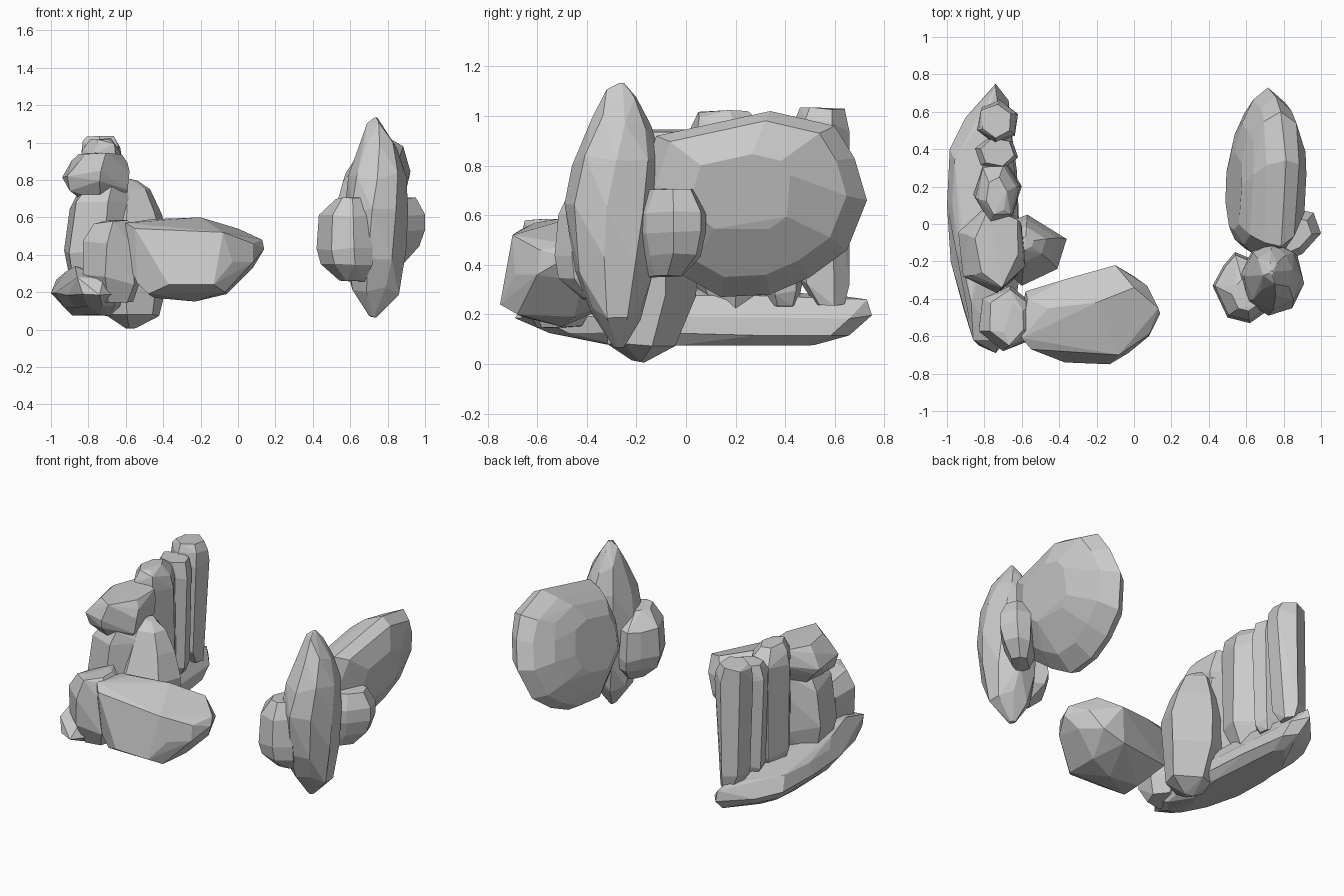
import bpy, bmesh, math, random

random.seed(4)


def hull(name, pts):
    """Flat-faced rock: convex hull of a point cloud."""
    bm = bmesh.new()
    for p in pts:
        bm.verts.new(p)
    bmesh.ops.convex_hull(bm, input=bm.verts[:])
    loose = [v for v in bm.verts if not v.link_faces]
    bmesh.ops.delete(bm, geom=loose, context='VERTS')
    bmesh.ops.dissolve_limit(bm, angle_limit=math.radians(7),
                             verts=bm.verts[:], edges=bm.edges[:])
    bmesh.ops.recalc_face_normals(bm, faces=bm.faces[:])
    me = bpy.data.meshes.new(name)
    bm.to_mesh(me)
    bm.free()
    ob = bpy.data.objects.new(name, me)
    bpy.context.collection.objects.link(ob)
    return ob


def place(axis, t, u, v):
    return [(t, u, v), (u, t, v), (u, v, t)]['xyz'.index(axis)]


def rock(name, axis, sections, sides=6, jit=0.012, phase=0.3, twist=0.3):
    """Sections are (t, u0, u1, v0, v1) extents along the axis."""
    pts = []
    for i, (t, u0, u1, v0, v1) in enumerate(sections):
        ring = [(math.cos(a), math.sin(a)) for a in
                (phase + twist * i + 2 * math.pi * k / sides for k in range(sides))]
        lo = [min(p[j] for p in ring) for j in (0, 1)]
        hi = [max(p[j] for p in ring) for j in (0, 1)]
        inner = 0 < i < len(sections) - 1
        for c, s in ring:
            u = u0 + (u1 - u0) * (c - lo[0]) / (hi[0] - lo[0])
            v = v0 + (v1 - v0) * (s - lo[1]) / (hi[1] - lo[1])
            dt = random.uniform(-jit, jit) * (2.5 if inner else 0.5)
            pts.append(place(axis, t + dt, u, v))
    return hull(name, pts)


def outline_rock(name, axis, outline, centre, layers, shear=0.0, extra=()):
    """Layers are (t, scale, du, dv) copies of an outline; shear leans t with v."""
    pts = list(extra)
    for t, s, du, dv in layers:
        for u, v in outline:
            uu = centre[0] + (u - centre[0]) * s + du
            vv = centre[1] + (v - centre[1]) * s + dv
            tt = t + shear * (vv - centre[1]) + random.uniform(-.008, .008)
            pts.append(place(axis, tt, uu, vv))
    return hull(name, pts)


# Left cluster: half-round base slab, sloping down to its straight edge
outline_rock('base_slab', 'z',
             [(-.74, .75), (-.67, .66), (-.62, .3), (-.60, -.2), (-.66, -.6), (-.74, -.69),
              (-.83, -.65), (-.91, -.46), (-.98, -.2), (-1.0, .1), (-.985, .4), (-.9, .57)],
             (-.78, .05),
             [(.08, .58, .02, .06), (.12, .84, .02, .02), (.19, 1, 0, 0), (.27, .78, -.02, .02)],
             extra=[(-.74, -.04, .07), (-.7, .36, .07), (-.74, .73, .26), (-.86, -.62, .28),
                    (-.72, -.62, .27), (-.87, -.42, .34), (-.92, -.2, .31)])

# Row of upright columns
rock('back_column', 'z', [(.24, -.78, -.67, .52, .64), (.34, -.83, -.65, .45, .66),
                          (.92, -.84, -.62, .43, .66), (1.0, -.83, -.63, .44, .65),
                          (1.03, -.81, -.66, .46, .64)], twist=.04)
rock('second_column', 'z', [(.23, -.78, -.67, .33, .45), (.3, -.83, -.64, .3, .47),
                            (.9, -.85, -.62, .29, .47), (.98, -.82, -.64, .31, .46)],
     phase=.7, twist=.04)
rock('third_column', 'z', [(.22, -.82, -.66, .1, .28), (.35, -.86, -.6, .03, .33),
                           (.9, -.85, -.61, .01, .33), (.97, -.83, -.63, .02, .31),
                           (1.02, -.79, -.68, .05, .25)], phase=.1, twist=.04)

# Front of the column row: rear block, cap stone, leaning boulder, front block
rock('pillar_block', 'z', [(.18, -.88, -.6, -.3, 0), (.4, -.93, -.56, -.36, .06),
                           (.66, -.9, -.56, -.34, .06), (.76, -.84, -.58, -.3, .04)],
     phase=.6, twist=.06)
rock('cap_stone', 'z', [(.69, -.83, -.64, -.28, .02), (.77, -.91, -.59, -.36, .09),
                        (.84, -.94, -.58, -.37, .1), (.92, -.89, -.59, -.34, .09),
                        (.935, -.85, -.62, -.3, .06)], phase=.5, twist=.08)
outline_rock('leaning_boulder', 'z',
             [(-.76, -.18), (-.7, .0), (-.57, .05), (-.36, -.08), (-.41, -.24), (-.6, -.33)],
             (-.58, -.14),
             [(.01, .15, 0, -.05), (.08, .72, 0, -.04), (.28, .95, 0, 0), (.47, 1, 0, 0),
              (.62, .78, 0, .02), (.75, .5, .0, .03), (.8, .2, 0, .04)])
rock('front_block', 'z', [(.15, -.76, -.56, -.6, -.42), (.27, -.83, -.52, -.67, -.36),
                          (.46, -.83, -.53, -.68, -.33), (.55, -.77, -.56, -.65, -.35),
                          (.58, -.7, -.59, -.62, -.42)], phase=.2, twist=.1)

# Boulder lying along x
hull('lying_boulder', [
    (-.6, -.61, .57), (-.62, -.58, .42), (-.54, -.64, .25), (-.48, -.66, .19), (-.58, -.36, .5),
    (-.54, -.36, .28), (-.57, -.4, .56), (-.55, -.67, .54), (-.08, -.7, .52), (-.37, -.74, .24),
    (-.13, -.75, .24), (-.03, -.69, .36), (-.07, -.68, .2), (-.23, -.5, .15), (-.45, -.5, .17),
    (-.2, -.42, .6), (-.46, -.45, .59), (-.35, -.29, .5), (-.1, -.22, .46), (-.15, -.27, .25),
    (0, -.28, .3), (0, -.34, .54), (.13, -.45, .48), (.14, -.48, .43), (.08, -.6, .36),
    (.08, -.42, .33), (-.06, -.45, .19), (.07, -.33, .42), (.08, -.59, .46)])

# Right cluster: big leaning slab
outline_rock('leaning_slab', 'x',
             [(.34, 1.02), (.6, .96), (.68, .83), (.73, .66), (.65, .46), (.5, .35), (.34, .28),
              (.14, .27), (0, .35), (-.15, .47), (-.19, .7), (-.12, .92), (.12, .95)],
             (.28, .65),
             [(.53, .45, -.1, .02), (.57, .7, -.06, .02), (.63, .9, -.02, .0), (.71, 1, 0, 0),
              (.8, .84, -.01, .02), (.87, .45, -.04, .03)], shear=.26)

# Tall pointed spire
rock('tall_spire', 'z', [(.07, .7, .74, -.29, -.25), (.2, .61, .86, -.38, -.18),
                         (.4, .57, .9, -.45, -.13), (.62, .57, .91, -.49, -.1),
                         (.82, .59, .9, -.46, -.1), (.98, .64, .85, -.38, -.14),
                         (1.08, .69, .79, -.32, -.2), (1.13, .725, .745, -.27, -.25)],
     8, twist=.12)

# Small crystals against the spire
outline_rock('side_crystal', 'z',
             [(1.0, -.05), (.96, .06), (.87, .08), (.68, -.1), (.76, -.22), (.9, -.16)],
             (.86, -.06),
             [(.35, .5, -.04, -.02), (.44, .85, -.01, 0), (.53, 1, 0, 0), (.61, 1, 0, 0),
              (.7, .65, 0, 0)])
outline_rock('front_crystal', 'z',
             [(.42, -.33), (.5, -.5), (.62, -.53), (.72, -.46), (.66, -.2), (.54, -.15),
              (.48, -.22)], (.57, -.34),
             [(.26, .45, .04, 0), (.35, .92, .01, 0), (.43, 1, 0, 0), (.61, .92, 0, 0),
              (.7, .45, .02, -.04)])
